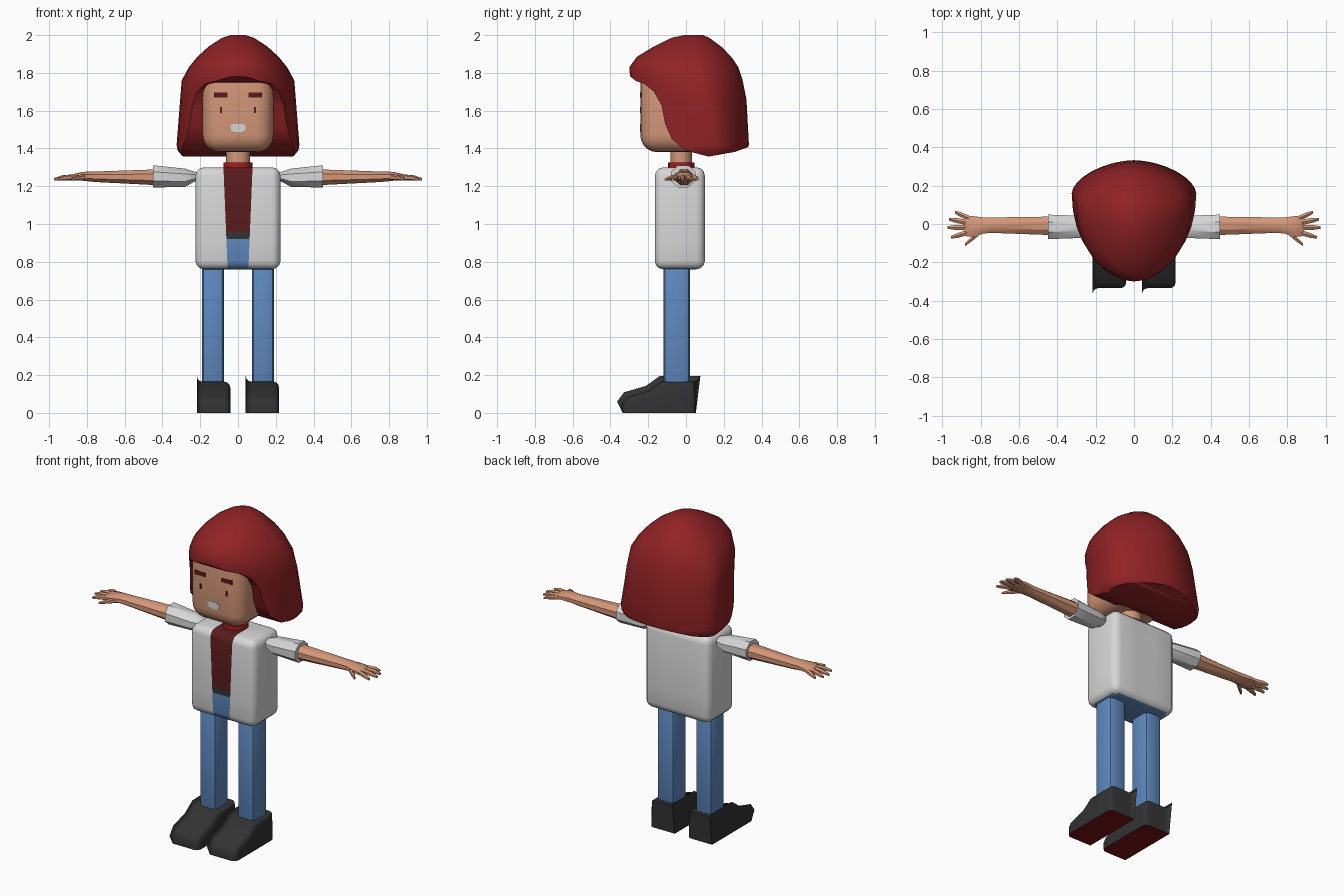
import bpy, bmesh, math
from mathutils import Vector

if "Cube" in bpy.data.objects:
    bpy.data.objects.remove(bpy.data.objects["Cube"])


def mat(name, rgb):
    m = bpy.data.materials.new(name)
    m.diffuse_color = (*rgb, 1)
    m.use_nodes = True
    m.node_tree.nodes["Principled BSDF"].inputs["Base Color"].default_value = m.diffuse_color
    return m


SKIN = mat("skin", (.66, .31, .19))
HAIR = mat("hair_red", (.28, .016, .018))
MAROON = mat("maroon", (.10, .011, .012))
WHITE = mat("jacket_white", (.68, .68, .68))
BLUE = mat("denim_blue", (.115, .25, .52))
BLACK = mat("shoe_black", (.032, .032, .032))
SOLE = mat("sole_red", (.19, .006, .008))
COLLAR = mat("collar_red", (.38, .014, .014))


def finish(name, bm, mats, angle=35, rule=None):
    """Turn a bmesh into an object; rule(face) gives the material index."""
    bmesh.ops.recalc_face_normals(bm, faces=bm.faces)
    bm.normal_update()
    if rule:
        for f in bm.faces:
            f.material_index = rule(f)
    me = bpy.data.meshes.new(name)
    bm.to_mesh(me)
    bm.free()
    for m in mats:
        me.materials.append(m)
    ob = bpy.data.objects.new(name, me)
    bpy.context.collection.objects.link(ob)
    smooth(ob, angle)
    return ob


def smooth(ob, angle):
    bpy.ops.object.select_all(action='DESELECT')
    ob.select_set(True)
    bpy.context.view_layer.objects.active = ob
    bpy.ops.object.shade_smooth_by_angle(angle=math.radians(angle))


def box(lo, hi, bevel=0, seg=3):
    bm = bmesh.new()
    bmesh.ops.create_cube(bm, size=1)
    for v in bm.verts:
        v.co = Vector([(l + h) / 2 + c * (h - l) for l, h, c in zip(lo, hi, v.co)])
    if bevel:
        bmesh.ops.bevel(bm, geom=bm.edges[:], offset=bevel, segments=seg,
                        profile=.5, affect='EDGES')
    return bm


def loft(bm, rings):
    """Skin a list of equal-length point rings and cap both ends."""
    vs = [[bm.verts.new(p) for p in r] for r in rings]
    n = len(vs[0])
    for a, b in zip(vs, vs[1:]):
        for i in range(n):
            bm.faces.new((a[i], a[(i + 1) % n], b[(i + 1) % n], b[i]))
    bm.faces.new(vs[0])
    bm.faces.new(vs[-1])


def tube_x(bm, side, sections, n=8):
    """Tube along x from (x, y, z, ry, rz) sections, mirrored by side."""
    angs = [2 * math.pi * (i + .5) / n for i in range(n)]
    k = 1 / math.cos(math.pi / n)
    loft(bm, [[(side * x, y + k * ry * math.cos(a), z + k * rz * math.sin(a)) for a in angs]
              for x, y, z, ry, rz in sections])


def prism(bm, profile, x0, x1):
    """Extrude a (y, z) profile along x."""
    loft(bm, [[(x, y, z) for y, z in profile] for x in (x0, x1)])


def cylinder(name, z0, z1, r, m):
    angs = [2 * math.pi * i / 16 for i in range(16)]
    bm = bmesh.new()
    loft(bm, [[(r * math.cos(a), -.025 + r * .9 * math.sin(a), z) for a in angs] for z in (z0, z1)])
    finish(name, bm, [m])


# Torso: open jacket with shirt, belt and trousers showing in a front strip
def strip_half(z):
    return .055 + .022 * (z - .76) / .54


bm = box((-.225, -.165, .76), (.225, .10, 1.30), .045)
for co, no in [((.055, 0, .76), (.54, 0, -.022)), ((-.055, 0, .76), (.54, 0, .022)),
               ((0, 0, .92), (0, 0, 1)), ((0, 0, .96), (0, 0, 1)), ((0, -.04, 0), (0, 1, 0))]:
    bmesh.ops.bisect_plane(bm, geom=bm.verts[:] + bm.edges[:] + bm.faces[:],
                           plane_co=co, plane_no=no)


def torso_rule(f):
    c = f.calc_center_median()
    if f.normal.z < -.95:
        return 3
    if c.y < -.04 and abs(c.x) < strip_half(c.z):
        return 1 if c.z > .96 else 2 if c.z > .92 else 3
    return 0


finish("jacket_torso", bm, [WHITE, MAROON, BLACK, BLUE], 35, torso_rule)

# Neck and collar
cylinder("neck", 1.28, 1.45, .063, SKIN)
cylinder("collar", 1.29, 1.326, .077, COLLAR)

# Head
finish("head", box((-.187, -.242, 1.38), (.187, .18, 1.86), .09, 5), [SKIN], 60)

# Hair: lofted egg shape, rows are (z, front y, centre y, back y, half width)
rows = [(2.0, -.01, .04, .09, .04), (1.985, -.08, .04, .125, .085), (1.94, -.17, .04, .185, .155),
        (1.885, -.26, .05, .24, .215), (1.83, -.30, .07, .277, .26), (1.76, -.295, .09, .30, .298),
        (1.66, -.29, .12, .32, .306), (1.42, -.29, .16, .333, .325), (1.39, -.29, .16, .325, .32),
        (1.33, -.28, .15, .29, .27)]
N = 32


def hair_point(a, z, yf, yc, yb, w):
    c, s = math.cos(a), math.sin(a)
    e = 1.15 if s > 0 else 1
    ry = yb - yc if s > 0 else yc - yf
    return (math.copysign(w * abs(c) ** e, c), yc + math.copysign(ry * abs(s) ** e, s), z)


bm = bmesh.new()
loft(bm, [[hair_point(2 * math.pi * i / N, *r) for i in range(N)] for r in rows])
hair = finish("hair", bm, [HAIR], 45)

# Side profile that trims the fringe, cheek line and underside of the hair
bm = bmesh.new()
prism(bm, [(-.5, 2.2), (-.5, 1.79), (-.30, 1.785), (-.265, 1.757), (-.22, 1.742), (-.17, 1.70),
           (-.13, 1.63), (-.11, 1.53), (-.075, 1.45), (0, 1.388), (.12, 1.357), (.26, 1.382),
           (.5, 1.47), (.5, 2.2)], -.6, .6)
cutter = finish("hair_cutter", bm, [HAIR])
cutter.hide_render = True
mod = hair.modifiers.new("trim", 'BOOLEAN')
mod.operation = 'INTERSECT'
mod.solver = 'EXACT'
mod.object = cutter
bpy.context.view_layer.objects.active = hair
bpy.ops.object.modifier_apply(modifier="trim")
bpy.data.objects.remove(cutter)
smooth(hair, 45)

# Mouth: thin plate, wider at the top
bm = bmesh.new()
loft(bm, [[(x, y, z) for x, z in [(-.042, 1.522), (-.02, 1.53), (.02, 1.53), (.042, 1.522),
                                  (.036, 1.495), (.015, 1.486), (-.015, 1.486), (-.036, 1.495)]]
          for y in (-.244, -.236)])
finish("mouth", bm, [WHITE])

for side, tag in ((-1, "right"), (1, "left")):
    def mirrored(x0, x1):
        return sorted((side * x0, side * x1))

    # Eyebrows and eyes
    a, b = mirrored(.055, .128)
    finish("eyebrow_" + tag, box((a, -.2445, 1.67), (b, -.2355, 1.695)), [MAROON])
    a, b = mirrored(.084, .096)
    finish("eye_" + tag, box((a, -.2445, 1.588), (b, -.237, 1.62)), [MAROON])

    # Leg
    a, b = mirrored(.075, .19)
    finish("leg_" + tag, box((a, -.118, .10), (b, .02, .82), .025, 2), [BLUE])

    # Shoe with red sole
    a, b = mirrored(.041, .217)
    bm = bmesh.new()
    prism(bm, [(.052, 0), (.047, .165), (-.13, .165), (-.20, .115), (-.31, .083), (-.335, .05),
               (-.335, 0)], a, b)
    bm.normal_update()
    edges = [e for e in bm.edges if max(v.co.z for v in e.verts) > .01
             and (abs(e.verts[0].co.x - e.verts[1].co.x) < .01)]
    bmesh.ops.bevel(bm, geom=edges, offset=.03, segments=3, profile=.5,
                    affect='EDGES', clamp_overlap=True)
    finish("shoe_" + tag, bm, [BLACK, SOLE], 40, lambda f: int(f.normal.z < -.95))

    # Sleeve
    bm = bmesh.new()
    tube_x(bm, side, [(.215, -.015, 1.25, .03, .022), (.235, -.015, 1.25, .045, .028),
                      (.28, -.015, 1.245, .058, .048), (.45, -.015, 1.252, .064, .059)])
    finish("sleeve_" + tag, bm, [WHITE])

    # Arm and palm
    bm = bmesh.new()
    tube_x(bm, side, [(.40, -.01, 1.247, .049, .043), (.75, -.006, 1.25, .04, .028),
                      (.785, -.008, 1.252, .042, .027), (.83, -.012, 1.252, .052, .022),
                      (.875, -.01, 1.248, .054, .016), (.885, -.01, 1.246, .046, .011)])
    # Fingers and thumb: base (x, y), tip (x, y)
    for bx, by, tx, ty in [(.86, .03, .935, .062), (.87, .008, .965, .025), (.87, -.018, .973, -.018),
                           (.86, -.042, .955, -.07), (.79, -.03, .882, -.108)]:
        mx, my = bx + .6 * (tx - bx), by + .6 * (ty - by)
        tube_x(bm, side, [(bx, by, 1.248, .014, .013), (mx, my, 1.244, .013, .012),
                          (tx, ty, 1.236, .007, .006)], 6)
    finish("arm_" + tag, bm, [SKIN])
